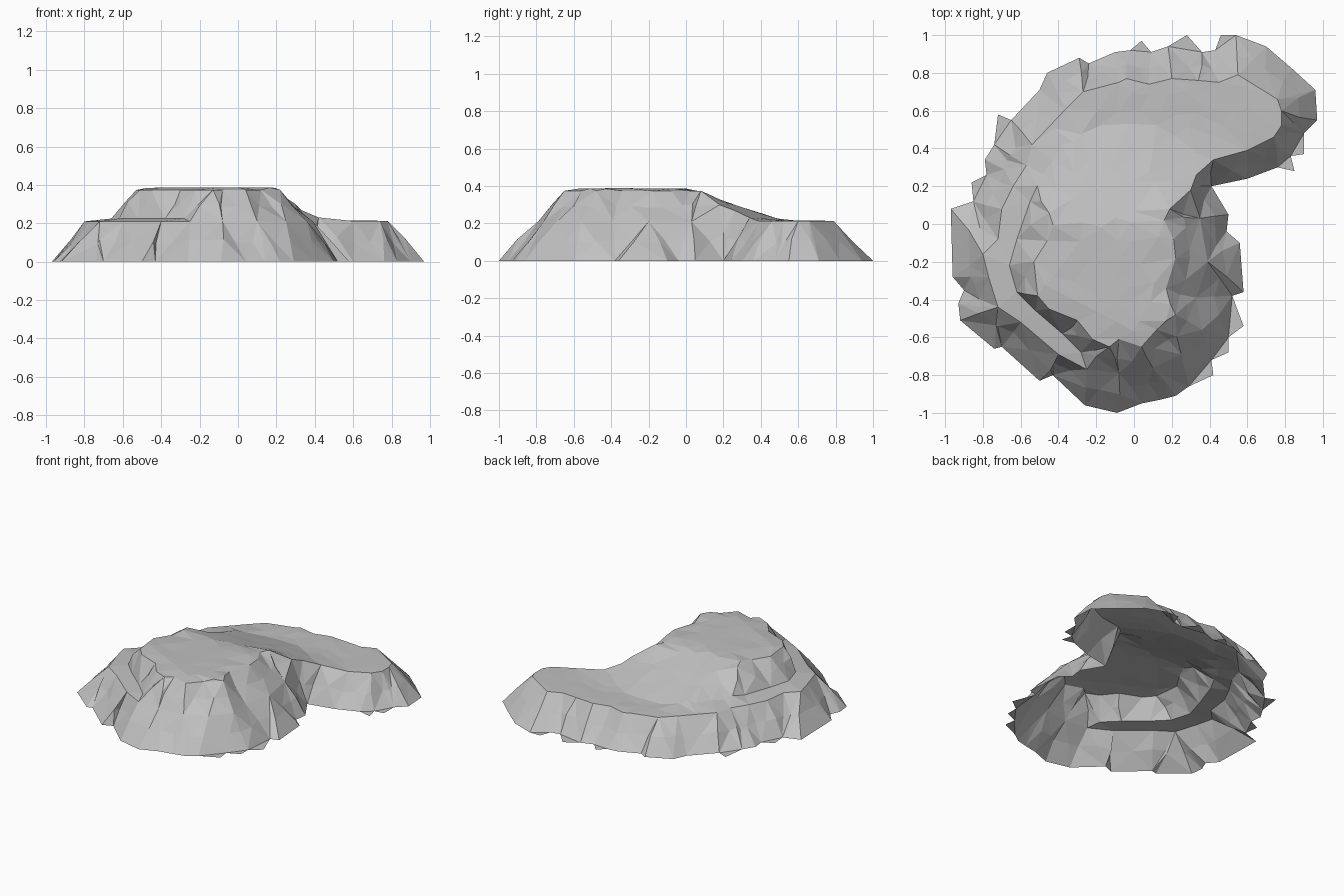
import bpy
import bmesh
import random
from mathutils import Vector
from mathutils.geometry import delaunay_2d_cdt

random.seed(4)
if "Cube" in bpy.data.objects:
    bpy.data.objects.remove(bpy.data.objects["Cube"])

# Contours of the outcrop, in hundredths of a unit
GROUND = [
    (97, 55), (96, 71), (84, 82), (70, 94), (54, 100), (46, 100), (43, 92), (36, 91),
    (28, 100), (18, 94), (9, 91), (4, 97), (-2, 92), (-10, 91), (-24, 85), (-29, 88), (-46, 80),
    (-50, 71), (-65, 55), (-72, 58), (-74, 42), (-79, 34), (-78, 26), (-86, 22), (-85, 12),
    (-97, 8), (-96, -28), (-90, -35), (-93, -42), (-92, -51), (-74, -66), (-70, -65), (-50, -83),
    (-43, -80), (-26, -96), (-9, -100), (4, -95), (14, -93), (22, -91), (29, -86), (42, -80),
    (41, -72), (50, -68), (50, -60), (58, -54), (52, -38), (58, -36), (56, -10), (49, -4), (50, 5),
    (41, 20), (60, 24), (76, 30), (85, 28), (83, 36), (90, 37), (90, 48)]
LEDGE = [
    (78, 60), (76, 66), (55, 79), (45, 75), (34, 76), (32, 73), (20, 77), (8, 74),
    (-4, 77), (-8, 75), (-27, 70), (-36, 61), (-54, 42), (-57, 31), (-64, 20), (-70, 8),
    (-72, -8), (-80, -16), (-77, -28), (-72, -44), (-60, -52), (-40, -69), (-25, -77),
    (-8, -79), (10, -76), (25, -69), (36, -56), (33, -39), (39, -20), (35, 3), (30, 18),
    (33, 26), (42, 34), (60, 39), (74, 46), (78, 52)]
CREST = [
    (19, 8), (16, 2), (21, -8), (22, -18), (17, -34), (22, -48), (12, -56), (4, -65),
    (-8, -61), (-13, -65), (-22, -61), (-30, -51), (-45, -45), (-51, -38), (-53, -20),
    (-46, -9), (-45, 6), (-33, 13)]
FOOT = [(-55, 12), (-62, -8), (-66, -22), (-62, -36), (-52, -46), (-38, -58), (-28, -68)]


def contour(pairs):
    return [Vector(pair) / 100 for pair in pairs]


def inside(p, loop):
    hit = False
    for a, b in zip(loop, loop[1:] + loop[:1]):
        if (a.y > p.y) != (b.y > p.y):
            if p.x < a.x + (p.y - a.y) / (b.y - a.y) * (b.x - a.x):
                hit = not hit
    return hit


def slope(p):
    """Height of the walkable surface: summit, then a ramp down to the ledge."""
    run = max(0, p.y)
    if p.y > 0.1:
        run += 0.4 * max(0, p.x - 0.1) + 1.5 * max(0, -p.x - 0.35)
    return max(0.212, 0.385 - 0.33 * run)


ground, ledge, crest, foot = map(contour, (GROUND, LEDGE, CREST, FOOT))
points, heights, edges = [], [], []


def add_line(line, height, closed=True):
    start, count = len(points), len(line)
    points.extend(line)
    heights.extend(height(p) for p in line)
    edges.extend((start + i, start + (i + 1) % count) for i in range(count if closed else count - 1))


add_line(ground, lambda p: 0)
add_line(ledge, lambda p: slope(p) if p.x > 0 and p.y > 0.1 else 0.21)
add_line(crest, lambda p: 0.374 if p.y < 0.1 else 0.345, closed=False)
add_line(foot, lambda p: 0.225, closed=False)

# Loose points over the summit and the ramp
STEP = 0.1
for i in range(-10, 11):
    for j in range(-10, 11):
        p = Vector((i, j)) * STEP + Vector([random.uniform(-0.035, 0.035) for _ in "xy"])
        on_ramp = p.y > 0.14 and inside(p, ledge)
        if (on_ramp or inside(p, crest)) and min((p - q).length for q in points) > 0.055:
            points.append(p)
            heights.append(slope(p) + random.uniform(-0.002, 0.003))

# Triangulated shell, open underneath
verts, _, tris, source, _, _ = delaunay_2d_cdt(points, edges, [], 1, 1e-5)
bm = bmesh.new()
made = [bm.verts.new((v.x, v.y, heights[s[0]] if s else 0.2)) for v, s in zip(verts, source)]
for tri in tris:
    bm.faces.new([made[k] for k in tri])

# Break up the long cliff faces into rough facets
cliff = [e for e in bm.edges if not e.is_boundary
         and abs(e.verts[0].co.z - e.verts[1].co.z) > 0.1 and e.calc_length() > 0.18]
split = bmesh.ops.subdivide_edges(bm, edges=cliff, cuts=1)
for v in split["geom_inner"]:
    if isinstance(v, bmesh.types.BMVert):
        v.co += Vector([random.uniform(-0.014, 0.014) for _ in "xyz"])
bmesh.ops.triangulate(bm, faces=bm.faces[:])
bm.normal_update()
for f in bm.faces:
    f.smooth = False
    if f.normal.z < 0:
        f.normal_flip()

mesh = bpy.data.meshes.new("rock_outcrop")
bm.to_mesh(mesh)
bm.free()

# Plain stone colour
stone = bpy.data.materials.new("grey stone")
stone.use_nodes = True
stone.diffuse_color = (0.53, 0.53, 0.53, 1)
stone.node_tree.nodes["Principled BSDF"].inputs["Base Color"].default_value = (0.53, 0.53, 0.53, 1)
mesh.materials.append(stone)
bpy.context.collection.objects.link(bpy.data.objects.new("rock_outcrop", mesh))
